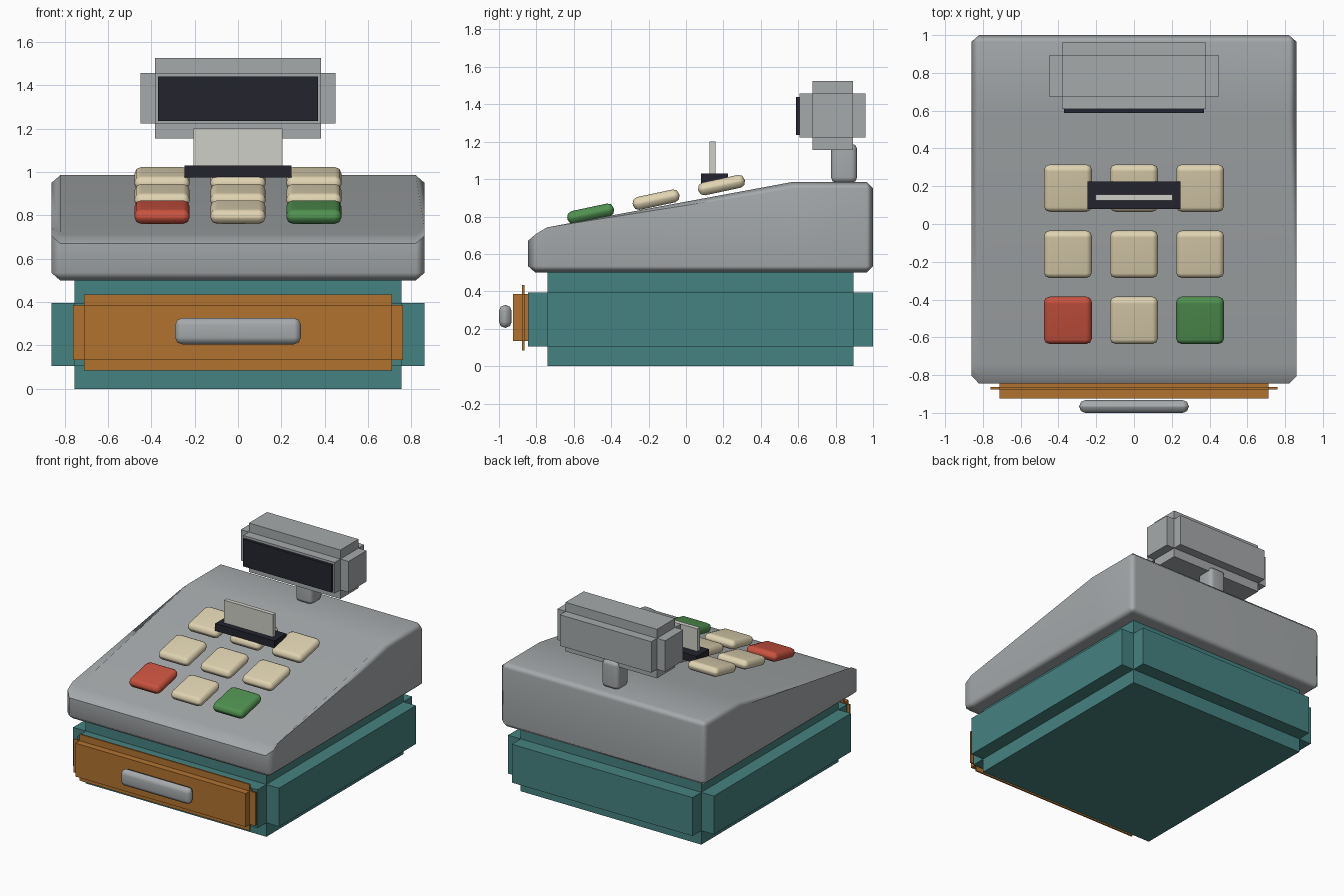
import bpy, bmesh, math
from mathutils import Matrix, Vector

cube = bpy.data.objects.get("Cube")
if cube:
    bpy.data.objects.remove(cube, do_unlink=True)


def material(name, r, g, b):
    m = bpy.data.materials.new(name)
    m.use_nodes = True
    m.diffuse_color = (r, g, b, 1)
    m.node_tree.nodes["Principled BSDF"].inputs["Base Color"].default_value = (r, g, b, 1)
    return m


GREY = material("casing grey", 0.38, 0.40, 0.41)
TEAL = material("base teal", 0.06, 0.225, 0.22)
ORANGE = material("drawer orange", 0.44, 0.17, 0.03)
DARK = material("screen dark", 0.017, 0.017, 0.028)
CREAM = material("key cream", 0.74, 0.65, 0.44)
RED = material("key red", 0.58, 0.085, 0.05)
GREEN = material("key green", 0.08, 0.28, 0.08)
PAPER = material("paper", 0.62, 0.62, 0.57)


def finish(name, bm, mat, smooth=False):
    bmesh.ops.recalc_face_normals(bm, faces=bm.faces[:])
    mesh = bpy.data.meshes.new(name)
    bm.to_mesh(mesh)
    bm.free()
    mesh.materials.append(mat)
    ob = bpy.data.objects.new(name, mesh)
    bpy.context.collection.objects.link(ob)
    if smooth:
        bpy.ops.object.select_all(action='DESELECT')
        ob.select_set(True)
        bpy.context.view_layer.objects.active = ob
        bpy.ops.object.shade_smooth_by_angle(angle=math.radians(50))
        ob.modifiers.new("weighted normals", 'WEIGHTED_NORMAL').keep_sharp = True
    return ob


def box_mesh(lo, hi):
    lo, hi = Vector(lo), Vector(hi)
    bm = bmesh.new()
    bmesh.ops.create_cube(bm, size=1, matrix=Matrix.Translation((lo + hi) / 2)
                          @ Matrix.Diagonal((*(hi - lo), 1)))
    return bm


def box(name, lo, hi, mat, bevel=0, segments=2):
    bm = box_mesh(lo, hi)
    if bevel:
        bmesh.ops.bevel(bm, geom=bm.edges[:], offset=bevel, segments=segments,
                        profile=0.5, affect='EDGES')
    return finish(name, bm, mat, smooth=bevel > 0)


def stepped_box(name, lo, hi, step, mat):
    """Core box with a raised panel on each of its six sides."""
    pad = Vector((step, step, step))
    bm = box_mesh(Vector(lo) + pad, Vector(hi) - pad)
    for face in bm.faces[:]:
        shift = face.normal.copy() * step
        new = bmesh.ops.extrude_face_region(bm, geom=[face])["geom"]
        bmesh.ops.translate(bm, vec=shift,
                            verts=[v for v in new if isinstance(v, bmesh.types.BMVert)])
        if face.is_valid:
            bm.faces.remove(face)
    return finish(name, bm, mat)


# Base and cash drawer
stepped_box("base", (-0.86, -0.845, 0), (0.86, 1.0, 0.5), 0.105, TEAL)
stepped_box("drawer_front", (-0.76, -0.925, 0.085), (0.76, -0.815, 0.435), 0.049, ORANGE)
box("drawer_handle", (-0.29, -1.0, 0.205), (0.29, -0.932, 0.327), GREY, 0.032)

# Sloped casing: chamfered rings lofted from front to back
# ring: y of side corners, y of top edge, side x, inner x, low z, low side z, side z, top z
rings = [
    (-0.845, -0.845, 0.82, 0.82, 0.535, 0.535, 0.67, 0.67),
    (-0.805, -0.80, 0.86, 0.82, 0.50, 0.535, 0.705, 0.70),
    (-0.743, -0.743, 0.86, 0.82, 0.50, 0.535, 0.742, 0.712),
    (0.57, 0.57, 0.86, 0.82, 0.50, 0.535, 0.95, 0.985),
    (0.965, 0.965, 0.86, 0.82, 0.50, 0.535, 0.95, 0.985),
    (1.0, 1.0, 0.82, 0.82, 0.535, 0.535, 0.95, 0.95),
]
bm = bmesh.new()
loops = []
for ys, yt, xs, xi, z0, z1, z2, z3 in rings:
    half = [(xi, ys, z0), (xs, ys, z1), (xs, ys, z2), (xi, yt, z3)]
    mirrored = [(-x, y, z) for x, y, z in reversed(half)]
    loops.append([bm.verts.new(p) for p in half + mirrored])
for a, b in zip(loops, loops[1:]):
    for i in range(len(a)):
        j = (i + 1) % len(a)
        bm.faces.new((a[i], a[j], b[j], b[i]))
bm.faces.new(loops[0])
bm.faces.new(loops[-1])
bmesh.ops.remove_doubles(bm, verts=bm.verts[:], dist=0.001)
finish("casing", bm, GREY, smooth=True)

# Keypad
for row, (y, z) in enumerate([(-0.51, 0.815), (-0.16, 0.89), (0.19, 0.968)]):
    for side, word in zip((-1, 0, 1), ("right", "middle", "left")):
        mat = {(0, -1): RED, (0, 1): GREEN}.get((row, side), CREAM)
        key = box(f"key_{word}_{row + 1}", (-0.127, -0.127, -0.035),
                  (0.127, 0.127, 0.035), mat, 0.03)
        key.location = (0.35 * side, y, z)
        key.rotation_euler.x = math.radians(12)

# Receipt slot and paper
box("receipt_slot", (-0.247, 0.08, 0.975), (0.247, 0.225, 1.03), DARK)
box("receipt_paper", (-0.205, 0.125, 1.0), (0.205, 0.157, 1.2), PAPER)

# Customer display
box("display_neck", (-0.07, 0.775, 0.98), (0.07, 0.915, 1.19), GREY, 0.03)
stepped_box("display_housing", (-0.45, 0.608, 1.155), (0.45, 0.96, 1.525), 0.068, GREY)
box("display_screen", (-0.37, 0.587, 1.235), (0.37, 0.615, 1.44), DARK)
